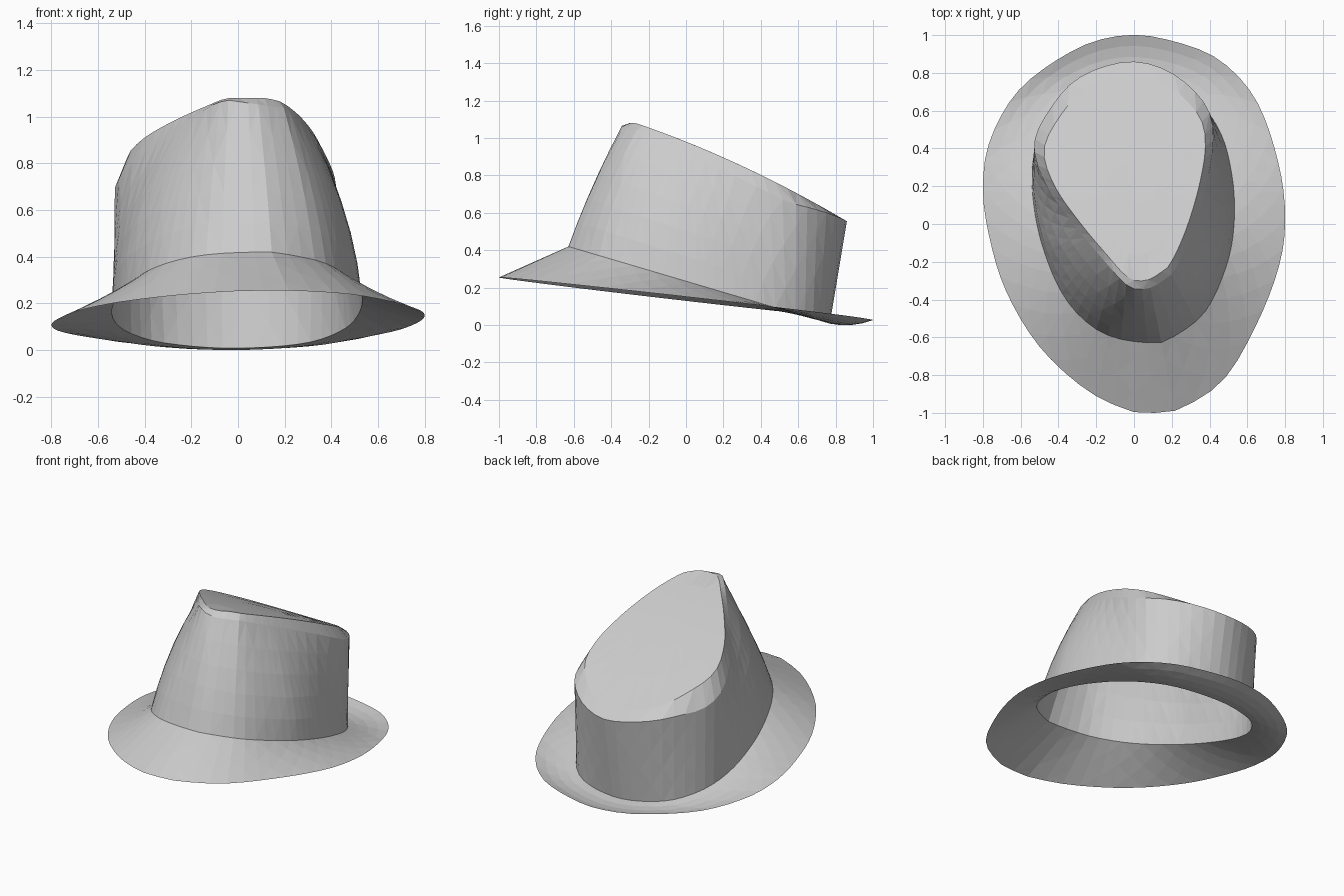
import bpy, bmesh, math
from mathutils import Vector
from mathutils.geometry import intersect_line_line_2d

if "Cube" in bpy.data.objects:
    bpy.data.objects.remove(bpy.data.objects["Cube"], do_unlink=True)

SEGMENTS = 64
CENTRE = Vector((0, 0.1))

felt = bpy.data.materials.new("grey_felt")
felt.use_nodes = True
grey = (0.6, 0.6, 0.6, 1)
felt.diffuse_color = grey
felt.node_tree.nodes["Principled BSDF"].inputs["Base Color"].default_value = grey

# Plan outlines, anticlockwise from the front
BRIM = [(.1, -1), (.24, -.98), (.47, -.83), (.64, -.55), (.76, -.25), (.8, 0),
        (.77, .3), (.65, .65), (.45, .87), (.2, .97), (-.04, 1), (-.3, .93),
        (-.6, .72), (-.76, .45), (-.8, .2), (-.77, -.05), (-.68, -.35),
        (-.5, -.65), (-.25, -.88), (-.02, -.99)]
BASE = [(.1, -.63), (.22, -.59), (.38, -.46), (.49, -.22), (.53, 0), (.52, .25),
        (.45, .5), (.28, .7), (-.03, .77), (-.3, .7), (-.44, .58), (-.52, .42),
        (-.54, .2), (-.49, -.1), (-.36, -.4), (-.16, -.58)]
RIM = [(.08, -.34), (.15, -.3), (.21, -.25), (.3, -.06), (.38, .2), (.42, .45),
       (.38, .63), (.2, .8), (-.03, .86), (-.3, .77), (-.47, .57), (-.53, .4),
       (-.46, .2), (-.32, 0), (-.17, -.18), (-.03, -.33)]


def smooth(points, steps=6):
    """Closed Catmull-Rom curve through the points."""
    p = [Vector(q) for q in points]
    n = len(p)
    out = []
    for i in range(n):
        a, b, c, d = p[i - 1], p[i], p[(i + 1) % n], p[(i + 2) % n]
        for s in range(steps):
            t = s / steps
            out.append(b + (c - a) * t / 2 + (a - b * 2.5 + c * 2 - d / 2) * t ** 2
                       + (b * 3 - a - c * 3 + d) * t ** 3 / 2)
    return out


def outline(points):
    """Sample an outline at equal angles round the centre."""
    curve = smooth(points)
    ring = []
    for k in range(SEGMENTS):
        ang = math.tau * k / SEGMENTS - math.pi / 2
        far = CENTRE + Vector((math.cos(ang), math.sin(ang))) * 3
        hits = [intersect_line_line_2d(CENTRE, far, curve[i - 1], curve[i])
                for i in range(len(curve))]
        ring.append(max((h for h in hits if h), key=lambda h: (h - CENTRE).length))
    return ring


def lift(ring, height):
    return [Vector((p.x, p.y, height(p.x, p.y))) for p in ring]


def clamp(v):
    return min(1, max(0, v))


def blend(a, b, t, offset):
    """Ring between two rings, pushed by an offset that peaks halfway."""
    mids = [p.lerp(q, t) for p, q in zip(a, b)]
    return [v + offset(v) * 4 * t * (1 - t) for v in mids]


def swell(v):
    """Outward push of the crown wall, strongest at the front sides."""
    away = Vector((v.x - CENTRE.x, v.y - CENTRE.y, 0)).normalized()
    return away * (.01 + .035 * abs(away.x)) * clamp((.4 - v.y) / .5)


def sag(v):
    """Downward dip of the brim towards the back."""
    return Vector((0, 0, -.017 * clamp((v.y - .2) / .5)))


def loft(name, rings, tip=None):
    """Triangulated skin through rings, closed at a tip point if given."""
    bm = bmesh.new()
    rows = [[bm.verts.new(p) for p in ring] for ring in rings]
    n = SEGMENTS
    for r, (a, b) in enumerate(zip(rows, rows[1:])):
        for i in range(n):
            j = (i + 1) % n
            if (i + r) % 2:
                bm.faces.new((a[i], a[j], b[j]))
                bm.faces.new((a[i], b[j], b[i]))
            else:
                bm.faces.new((a[i], a[j], b[i]))
                bm.faces.new((a[j], b[j], b[i]))
    if tip:
        top = bm.verts.new(tip)
        for i in range(n):
            bm.faces.new((rows[-1][i], rows[-1][(i + 1) % n], top))
    mesh = bpy.data.meshes.new(name)
    bm.to_mesh(mesh)
    bm.free()
    mesh.materials.append(felt)
    obj = bpy.data.objects.new(name, mesh)
    bpy.context.collection.objects.link(obj)


def edge_height(x, y):
    return .14 - .113 * y + .014 * x


def base_height(x, y):
    return max(.007, .42 - .295 * (y + .63))


def top_height(x, y):
    return min(1.08, .98 - .4 * y - .11 * y * y)


def rim_height(x, y):
    """The rim drops below the top along both sides."""
    drop = -.22 * x if x < 0 else .015 + .14 * x
    return top_height(x, y) - drop * clamp((.85 - y) / .3)


brim_edge = lift(outline(BRIM), edge_height)
base = lift(outline(BASE), base_height)
rim_plan = outline(RIM)
rim = lift(rim_plan, rim_height)

# Sloping brim, open under the crown
loft("brim", [blend(brim_edge, base, t / 4, sag) for t in range(5)])

# Tapered crown wall
loft("crown_wall", [blend(base, rim, t / 5, swell) for t in range(6)])

# Slanted crown top with a narrow bevelled lip
panels = [lift([CENTRE + (p - CENTRE) * s for p in rim_plan], top_height)
          for s in (.9, .6, .3)]
loft("crown_top", [rim] + panels, (CENTRE.x, CENTRE.y, top_height(*CENTRE)))
